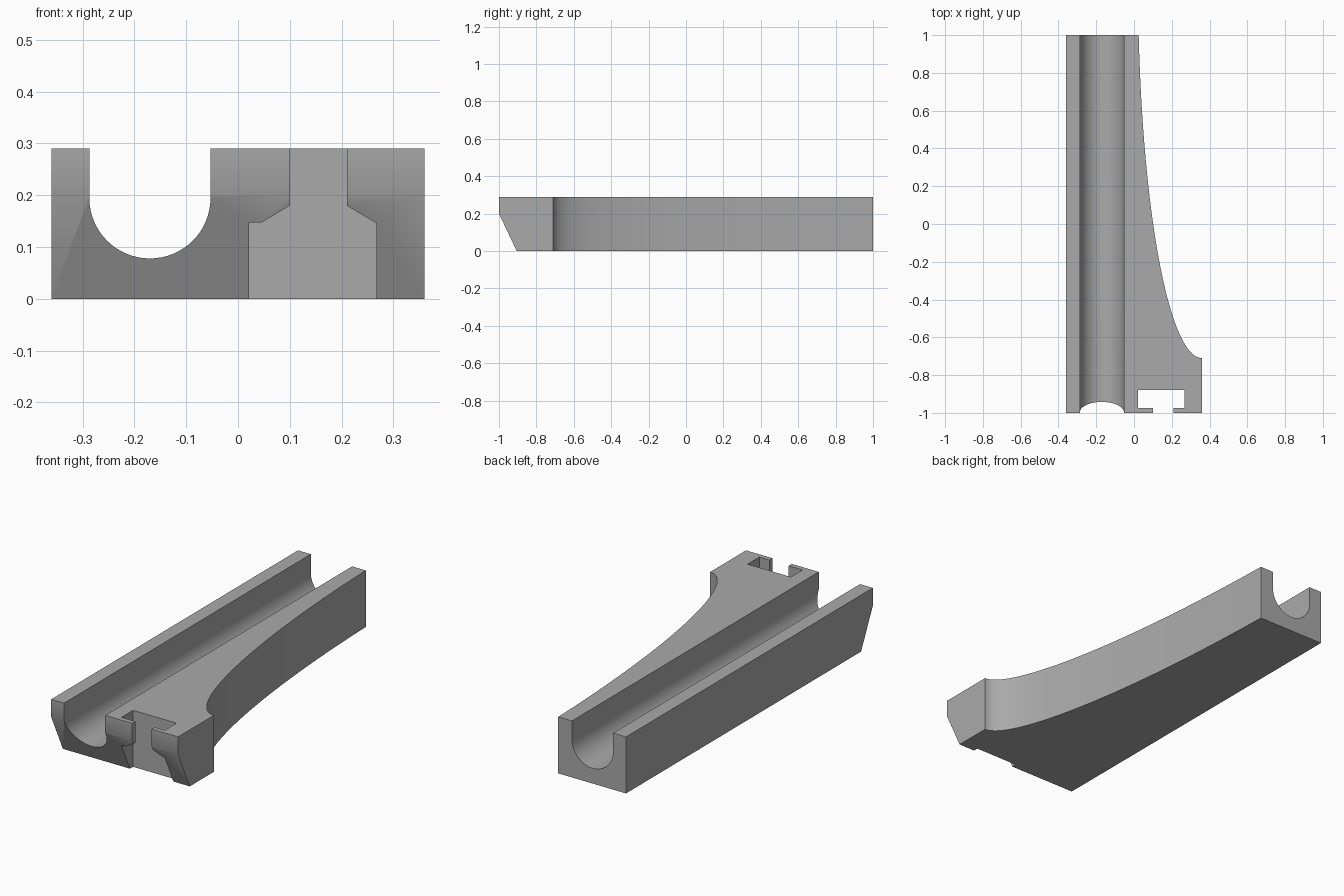
import bpy
import bmesh
from math import sin, cos, pi, asin
from mathutils import Vector

cube = bpy.data.objects.get("Cube")
if cube:
    bpy.data.objects.remove(cube, do_unlink=True)

grey = bpy.data.materials.new("mid_grey")
grey.use_nodes = True
grey.diffuse_color = (0.4, 0.4, 0.4, 1)
grey.node_tree.nodes["Principled BSDF"].inputs["Base Color"].default_value = (0.4, 0.4, 0.4, 1)


def prism(name, profile, axis, start, end):
    """Extrude a 2D profile along an axis; the profile uses the other two axes in order."""
    bm = bmesh.new()
    verts = []
    for point in profile:
        co = list(point)
        co.insert("xyz".index(axis), start)
        verts.append(bm.verts.new(co))
    face = bm.faces.new(verts)
    move = Vector([end - start if a == axis else 0 for a in "xyz"])
    top = bmesh.ops.extrude_face_region(bm, geom=[face])["geom"]
    bmesh.ops.translate(bm, vec=move, verts=[v for v in top if isinstance(v, bmesh.types.BMVert)])
    bmesh.ops.recalc_face_normals(bm, faces=bm.faces)
    mesh = bpy.data.meshes.new(name)
    bm.to_mesh(mesh)
    bm.free()
    mesh.materials.append(grey)
    obj = bpy.data.objects.new(name, mesh)
    bpy.context.collection.objects.link(obj)
    return obj


# Body footprint: straight left edge, flank sweeping out along an ellipse
HEIGHT = 0.29
first = asin(0.3 / 2.01)
steps = 40
flank = []
for i in range(steps + 1):
    t = first + (pi / 2 - first) * i / steps
    flank.append((0.36 - 0.339 * cos(t), 1.3 - 2.01 * sin(t)))
flank[0] = (flank[0][0], 1)
body = prism("channel_bracket", [(0.36, -1), (-0.36, -1), (-0.36, 1)] + flank, "z", 0, HEIGHT)

# Round-bottomed channel along the whole length
R = 0.117
bowl = [(-0.17 - R * cos(pi * i / 32), 0.195 - R * sin(pi * i / 32)) for i in range(33)]
channel = prism("channel_cutter", bowl + [(-0.17 + R, 0.4), (-0.17 - R, 0.4)], "y", -1.2, 1.2)

# T-shaped slot, open to the front
slot = prism("slot_cutter", [(0.1, -1.1), (0.21, -1.1), (0.21, -0.975), (0.267, -0.975),
                             (0.267, -0.88), (0.021, -0.88), (0.021, -0.975), (0.1, -0.975)],
             "z", -0.2, 0.5)

# Sloped lower front
chamfer = prism("chamfer_cutter", [(-1, 0.2), (-0.905, 0), (-0.8575, -0.1), (-1.2, -0.1), (-1.2, 0.2)],
                "x", -0.6, 0.6)

# Slanted lower ends of the slot lips
lips = prism("lip_cutter", [(0.045, 0.05), (0.045, 0.147), (0.1, 0.18), (0.21, 0.18),
                            (0.265, 0.147), (0.265, 0.05)], "y", -1.1, -0.95)

cutters = [channel, slot, chamfer, lips]
for cutter in cutters:
    cutter.hide_render = True
    mod = body.modifiers.new(cutter.name, "BOOLEAN")
    mod.operation = "DIFFERENCE"
    mod.solver = "EXACT"
    mod.object = cutter

# Apply the cuts and remove the cutters
bpy.context.view_layer.update()
depsgraph = bpy.context.evaluated_depsgraph_get()
result = bpy.data.meshes.new_from_object(body.evaluated_get(depsgraph))
body.modifiers.clear()
body.data = result
for cutter in cutters:
    bpy.data.objects.remove(cutter, do_unlink=True)

# Smooth the curved walls, keep corners sharp
bpy.ops.object.select_all(action="DESELECT")
body.select_set(True)
bpy.context.view_layer.objects.active = body
bpy.ops.object.shade_smooth_by_angle()
